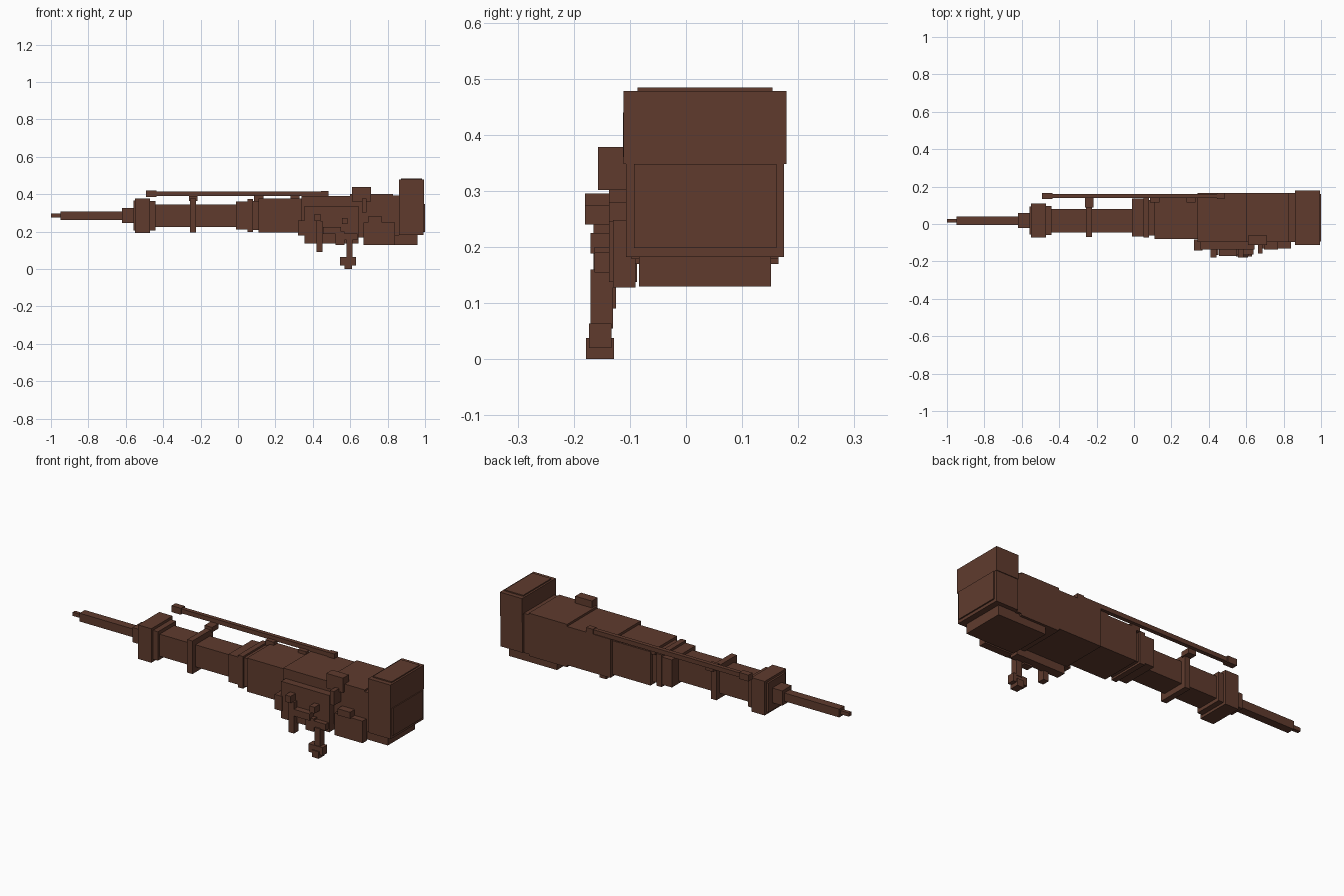
import bpy
from mathutils import Vector

cube = bpy.data.objects.get("Cube")
if cube:
    bpy.data.objects.remove(cube, do_unlink=True)

# Single brown finish
brown = bpy.data.materials.new("dark_brown")
brown.use_nodes = True
color = (0.115, 0.044, 0.027, 1)
brown.diffuse_color = color
brown.node_tree.nodes["Principled BSDF"].inputs["Base Color"].default_value = color

# Shared centre lines of the tool
axis_z = 0.286
nose_y = 0.018
body_y = 0.034


def box(name, center, size):
    """Add a box of the given size around a centre point."""
    bpy.ops.mesh.primitive_cube_add(size=1, location=center)
    ob = bpy.context.object
    ob.name = name
    for vertex in ob.data.vertices:
        vertex.co *= Vector(size)
    ob.data.materials.append(brown)


def sections(start, center_y, parts):
    """Chain boxes end to end along a centre line; return the far end."""
    for name, length, width, height in parts:
        box(name, (start + length / 2, center_y, axis_z), (length, width, height))
        start += length
    return start


def side_part(name, left, bottom, width, height, reach, depth=0.04):
    """Add a part on the front side whose outer face lies at -reach."""
    center = (left + width / 2, depth / 2 - reach, bottom + height / 2)
    box(name, center, (width, depth, height))


# Nose, muzzle and barrel
neck_start = sections(-1, nose_y, [
    ("needle_tip", 0.05, 0.02, 0.02),
    ("needle", 0.33, 0.045, 0.045),
    ("needle_collar", 0.06, 0.08, 0.08),
    ("muzzle_front", 0.01, 0.15, 0.16),
    ("muzzle_block", 0.08, 0.183, 0.185),
    ("muzzle_rear", 0.03, 0.155, 0.157),
    ("barrel", 0.43, 0.125, 0.12),
])
sections(-0.257, nose_y, [("barrel_band", 0.032, 0.175, 0.18)])

# Neck and stepped body
housing_start = sections(neck_start, body_y, [
    ("neck", 0.06, 0.203, 0.15),
    ("neck_ring", 0.03, 0.21, 0.175),
    ("neck_rear", 0.03, 0.19, 0.155),
    ("forward_body", 0.23, 0.228, 0.183),
    ("middle_body", 0.26, 0.262, 0.21),
    ("rear_body", 0.23, 0.262, 0.233),
    ("body_ring", 0.03, 0.262, 0.215),
])

# Rear housing with its raised cap and end plate
sections(housing_start, body_y, [("rear_housing", 0.133, 0.282, 0.208)])
box("rear_cap", (0.928, body_y, 0.413), (0.134, 0.29, 0.13))
box("cap_lid", (0.928, body_y, 0.477), (0.113, 0.24, 0.014))
box("end_plate", (0.987, body_y, 0.273), (0.026, 0.254, 0.15))
box("under_plate", (0.815, body_y, 0.16), (0.29, 0.235, 0.06))

# Long top rod with end stops, bracket and clips
rod_y, rod_z = 0.15, 0.402
box("top_rod", (0, rod_y, rod_z), (0.95, 0.022, 0.024))
box("rod_front_stop", (-0.465, rod_y, rod_z), (0.056, 0.034, 0.035))
box("rod_rear_stop", (0.465, rod_y, rod_z), (0.04, 0.03, 0.03))
box("rod_bracket", (-0.24, 0.115, 0.378), (0.045, 0.054, 0.027))
for x in (0.11, 0.305):
    box("rod_clip", (x, 0.13, 0.38), (0.05, 0.03, 0.03))

# Body fittings on the front side
side_part("sight_block", 0.61, 0.36, 0.1, 0.08, reach=0.112, depth=0.05)
side_part("rear_side_panel", 0.672, 0.128, 0.168, 0.12, reach=0.13)
side_part("rear_side_knob", 0.695, 0.245, 0.075, 0.035, reach=0.137, depth=0.05)
side_part("side_catch", 0.663, 0.302, 0.024, 0.076, reach=0.157, depth=0.07)

# Side mechanism
side_part("side_panel", 0.355, 0.138, 0.29, 0.2, reach=0.137, depth=0.05)
side_part("side_panel_front", 0.32, 0.18, 0.045, 0.08, reach=0.143, depth=0.06)
side_part("front_lever", 0.42, 0.09, 0.032, 0.168, reach=0.165)
side_part("front_knob", 0.41, 0.258, 0.032, 0.037, reach=0.18, depth=0.05)
side_part("link_bar", 0.455, 0.188, 0.095, 0.037, reach=0.17)
side_part("link_drop", 0.52, 0.13, 0.05, 0.07, reach=0.163)
side_part("rear_knob", 0.555, 0.24, 0.031, 0.034, reach=0.18, depth=0.05)
side_part("rear_link", 0.54, 0.155, 0.1, 0.035, reach=0.163)

# Hanging handle
side_part("handle_rod", 0.58, 0.055, 0.032, 0.105, reach=0.17)
side_part("handle_grip", 0.545, 0.02, 0.085, 0.044, reach=0.173)
side_part("handle_end", 0.57, 0, 0.04, 0.038, reach=0.178, depth=0.05)
